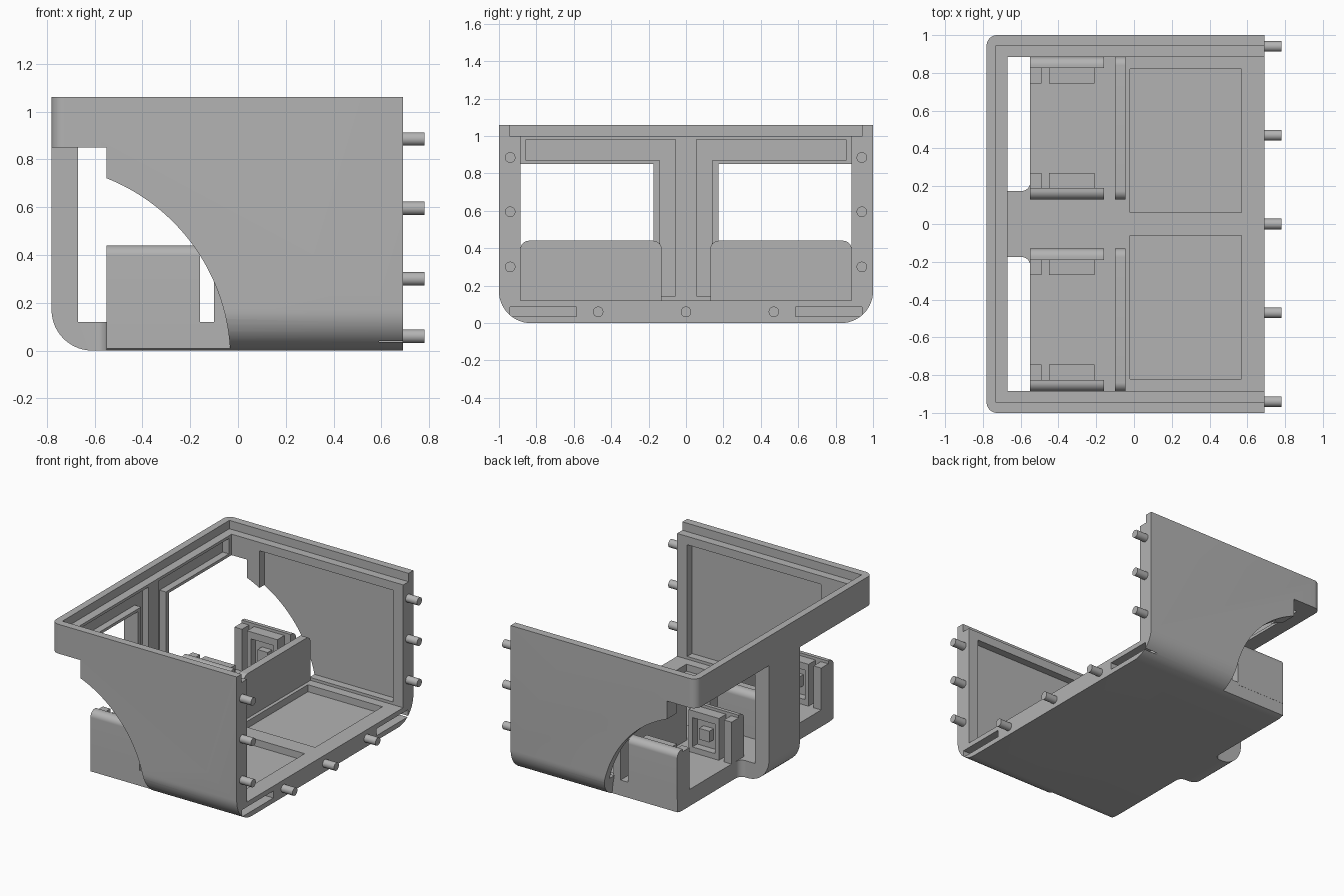
import bpy, bmesh, math

cube = bpy.data.objects.get("Cube")
if cube:
    bpy.data.objects.remove(cube, do_unlink=True)

grey = bpy.data.materials.new("plain grey")
grey.use_nodes = True
grey.diffuse_color = (0.45, 0.45, 0.45, 1)
grey.node_tree.nodes["Principled BSDF"].inputs["Base Color"].default_value = (0.45, 0.45, 0.45, 1)


def rounded(corners, steps=14):
    """Turn (u, v, radius) corners of a right-angled outline into points."""
    pts = []
    n = len(corners)
    for i, (u, v, r) in enumerate(corners):
        if r == 0:
            pts.append((u, v))
            continue
        pu, pv, _ = corners[i - 1]
        nu, nv, _ = corners[(i + 1) % n]
        lp, ln = math.hypot(pu - u, pv - v), math.hypot(nu - u, nv - v)
        a = ((pu - u) / lp * r, (pv - v) / lp * r)
        b = ((nu - u) / ln * r, (nv - v) / ln * r)
        for k in range(steps + 1):
            t = math.pi / 2 * k / steps
            ca, cb = 1 - math.sin(t), 1 - math.cos(t)
            pts.append((u + a[0] * ca + b[0] * cb, v + a[1] * ca + b[1] * cb))
    return pts


def prism(name, pts, axis, lo, hi):
    """Extrude a 2D outline along an axis."""
    place = {"x": lambda u, v, d: (d, u, v),
             "y": lambda u, v, d: (u, d, v),
             "z": lambda u, v, d: (u, v, d)}[axis]
    bm = bmesh.new()
    rings = [[bm.verts.new(place(u, v, d)) for u, v in pts] for d in (lo, hi)]
    for ring in rings:
        bm.faces.new(ring)
    n = len(pts)
    for i in range(n):
        j = (i + 1) % n
        bm.faces.new((rings[0][i], rings[0][j], rings[1][j], rings[1][i]))
    bmesh.ops.recalc_face_normals(bm, faces=bm.faces)
    mesh = bpy.data.meshes.new(name)
    bm.to_mesh(mesh)
    bm.free()
    mesh.materials.append(grey)
    obj = bpy.data.objects.new(name, mesh)
    bpy.context.collection.objects.link(obj)
    return obj


def box(name, x, y, z):
    return prism(name, [(x[0], y[0]), (x[1], y[0]), (x[1], y[1]), (x[0], y[1])], "z", *z)


def side(s, a, b):
    """Range a..b on the +y side, or its mirror on the -y side."""
    return (a, b) if s > 0 else (-b, -a)


def combine(obj, tool, operation="DIFFERENCE"):
    mod = obj.modifiers.new("cut", "BOOLEAN")
    mod.operation, mod.solver, mod.object = operation, "EXACT", tool
    bpy.ops.object.select_all(action="DESELECT")
    bpy.context.view_layer.objects.active = obj
    obj.select_set(True)
    bpy.ops.object.modifier_apply(modifier=mod.name)
    bpy.data.objects.remove(tool, do_unlink=True)


def smooth(obj):
    bpy.ops.object.select_all(action="DESELECT")
    bpy.context.view_layer.objects.active = obj
    obj.select_set(True)
    bpy.ops.object.shade_smooth_by_angle(angle=math.radians(30))


BACK, END, TOP = -0.78, 0.69, 1.06
INNER, FLOOR = 0.885, 0.12

# Outer shell: three rounded outlines intersected
shell = prism("shell", rounded([(-1, 0, .17), (1, 0, .17), (1, TOP, 0), (-1, TOP, 0)]), "x", BACK, END)
combine(shell, prism("plan", rounded([(BACK, -1, .055), (2, -1, 0), (2, 1, 0), (BACK, 1, .055)]),
                     "z", -1, 2), "INTERSECT")
combine(shell, prism("elevation", rounded([(BACK, 0, .17), (2, 0, 0), (2, 2, 0), (BACK, 2, 0)]),
                     "y", -2, 2), "INTERSECT")

# Cavity and stepped rim
combine(shell, box("cavity", (-0.67, 2), (-INNER, INNER), (FLOOR, 2)))
combine(shell, box("rim", (-0.73, 2), (-0.945, 0.945), (1.0, 2)))

# Arched side opening outline
cx, cz, r = -0.85, -0.04, 0.818
start, stop = math.atan2(0.72 - cz, -0.55 - cx), math.asin(-0.06 / r)
arch = [(-1, -0.1), (-1, 0.85), (-0.55, 0.85)]
for k in range(41):
    a = start + (stop - start) * k / 40
    arch.append((cx + r * math.cos(a), cz + r * math.sin(a)))

for s in (1, -1):
    # Recessed panels in side wall and floor
    combine(shell, box("wall_panel", (-0.45, 0.61), side(s, 0.8, 0.94), (0.14, 0.94)))
    combine(shell, box("floor_panel", (-0.02, 0.57), side(s, 0.06, 0.82), (0.07, 0.3)))
    # L-shaped recess in the back frame
    ell = [(0.055, 0.145), (0.14, 0.145), (0.14, 0.87), (0.855, 0.87), (0.855, 0.98), (0.055, 0.98)]
    combine(shell, prism("frame_recess", [(s * u, v) for u, v in ell], "x", -0.72, -0.6))
    # Back window with filleted pillar foot
    window = rounded([(-1, .175, 0), (-0.55, .175, .045), (-0.55, 1.2, 0), (-1, 1.2, 0)])
    combine(shell, prism("window", [(u, s * v) for u, v in window], "z", -0.2, 0.85))
    combine(shell, prism("arch", arch, "y", *side(s, 0.884, 1.3)))
    # Slot in the open end
    combine(shell, box("slot", (0.59, 0.8), side(s, 0.585, 0.94), (0.035, 0.085)))
smooth(shell)

# Compartments
for s, label in ((1, "left"), (-1, "right")):
    lo, hi = 0.13, INNER
    outline = rounded([(lo, 0.1, 0), (hi, 0.1, 0), (hi, 0.44, .045), (lo, 0.44, .045)])
    outline = [(s * u, v) for u, v in outline]
    divider = prism(label + "_divider", outline, "x", -0.10, -0.045)
    smooth(divider)
    walls = prism(label + "_compartment_walls", outline, "x", -0.55, -0.16)
    combine(walls, box("gap", (-1, 0), side(s, 0.19, 0.825), (0, 1)))
    smooth(walls)

    # Brackets with a recessed face and a small block, one on each wall
    for face, root, place in ((0.27, 0.185, "inner"), (0.745, 0.83, "outer")):
        inward = 1 if face > root else -1
        y = side(s, *sorted((face, root)))
        name = label + "_" + place
        box(name + "_guide_rail", (-0.55, -0.49), y, (0.1, 0.42))
        bracket = box(name + "_bracket", (-0.45, -0.21), y, (0.1, 0.42))
        cut = side(s, *sorted((face - inward * 0.055, face + inward * 0.05)))
        combine(bracket, box("bracket_recess", (-0.42, -0.24), cut, (0.16, 0.37)))
        block = side(s, *sorted((face - inward * 0.06, face - inward * 0.005)))
        box(name + "_block", (-0.37, -0.29), block, (0.225, 0.305))

# Locating pegs on the open end
spots = [(s * 0.94, z) for s in (1, -1) for z in (0.3, 0.595, 0.885)]
spots += [(y, 0.06) for y in (-0.47, 0, 0.47)]
for i, (y, z) in enumerate(spots):
    ring = [(y + 0.028 * math.cos(math.tau * k / 32), z + 0.028 * math.sin(math.tau * k / 32))
            for k in range(32)]
    smooth(prism("peg_%d" % (i + 1), ring, "x", 0.68, 0.78))
